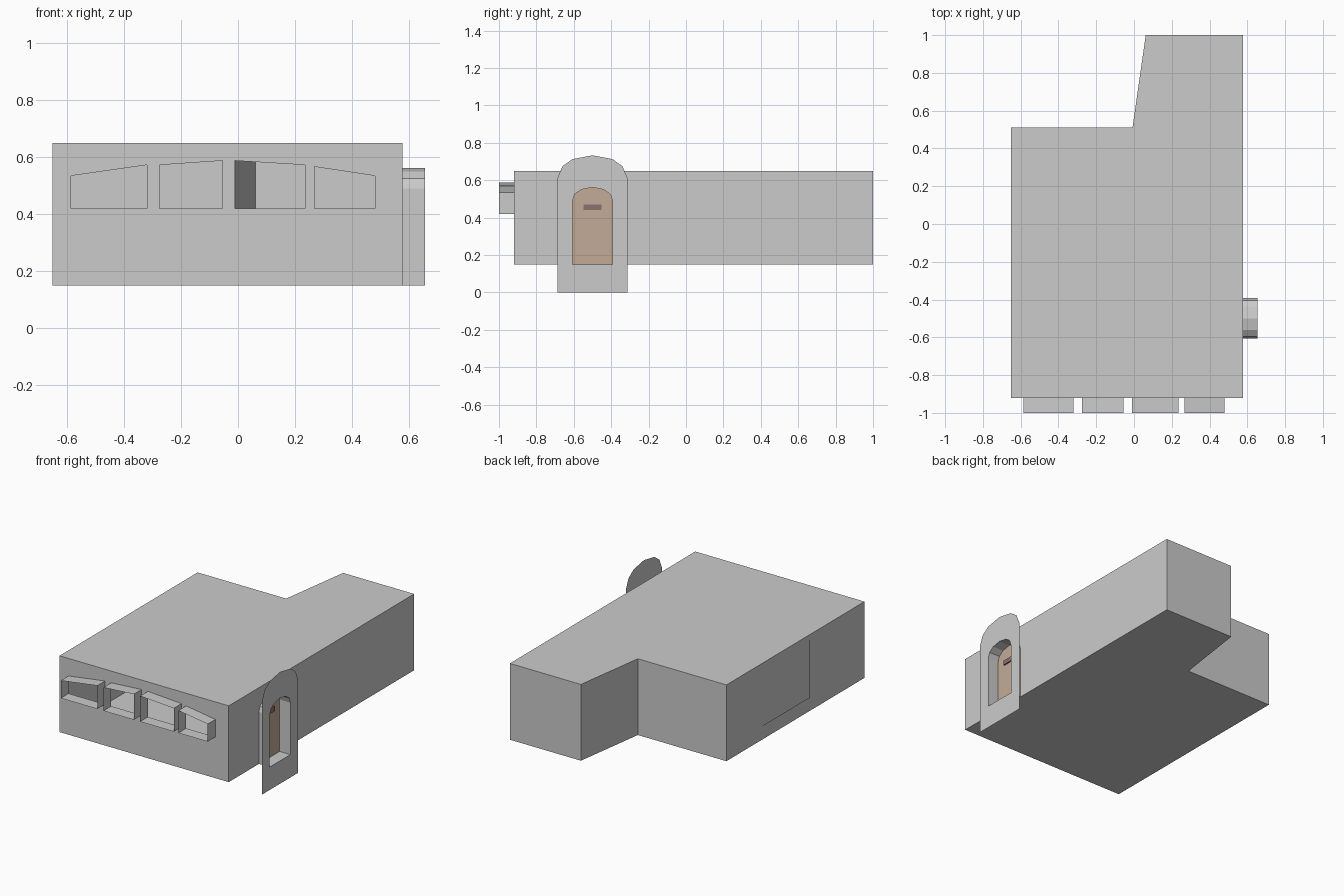
import bpy, bmesh
from mathutils import Vector

if "Cube" in bpy.data.objects:
    bpy.data.objects.remove(bpy.data.objects["Cube"])


def finish(bm, name, color=None):
    me = bpy.data.meshes.new(name)
    bm.to_mesh(me)
    bm.free()
    ob = bpy.data.objects.new(name, me)
    bpy.context.collection.objects.link(ob)
    if color:
        mat = bpy.data.materials.new(name + "_paint")
        mat.diffuse_color = color
        mat.use_nodes = True
        mat.node_tree.nodes["Principled BSDF"].inputs["Base Color"].default_value = mat.diffuse_color
        me.materials.append(mat)
    return ob


def add_fill(bm, loops, normal):
    """Flat sheet from an outer loop and optional hole loops."""
    edges = []
    for loop in loops:
        vs = [bm.verts.new(p) for p in loop]
        edges += [bm.edges.new((a, b)) for a, b in zip(vs, vs[1:] + vs[:1])]
    res = bmesh.ops.triangle_fill(bm, edges=edges, use_beauty=True, normal=Vector(normal))
    for f in res["geom"]:
        if isinstance(f, bmesh.types.BMFace):
            f.normal_update()
            if f.normal.dot(Vector(normal)) < 0:
                f.normal_flip()


def add_band(bm, a, b):
    """Strip of quads joining two closed loops."""
    va = [bm.verts.new(p) for p in a]
    vb = [bm.verts.new(p) for p in b]
    n = len(a)
    for i in range(n):
        j = (i + 1) % n
        bm.faces.new((va[i], va[j], vb[j], vb[i]))


X0, X1, Y0, Y1, Z0, Z1 = -0.65, 0.577, -0.92, 1.0, 0.15, 0.65
XD, YW, DOOR_Y = 0.655, -1.0, -0.5

# window outlines: left x, right x, left top, right top
windows = [(-0.585, -0.32, 0.535, 0.573), (-0.275, -0.055, 0.573, 0.588),
           (-0.01, 0.235, 0.588, 0.573), (0.268, 0.48, 0.567, 0.535)]


def window_loop(w, y):
    a, b, za, zb = w
    return [(a, y, 0.42), (b, y, 0.42), (b, y, zb), (a, y, za)]


def arch(half, x):
    """Mirror half an arch profile (offset, z) around the door centre."""
    left = [(x, DOOR_Y - d, z) for d, z in half]
    right = [(x, DOOR_Y + d, z) for d, z in reversed(half) if d > 0]
    return left + right


inner = [(0.107, 0.15), (0.107, 0.49), (0.095, 0.525), (0.06, 0.55), (0, 0.562)]
outer = [(0.188, 0.0), (0.188, 0.61), (0.16, 0.675), (0.107, 0.713), (0, 0.733)]

# room shell: roof, floor, side walls, pierced front wall, right wall with doorway
plan = [(X0, Y0), (X1, Y0), (X1, Y1), (0.062, Y1), (-0.008, 0.51), (X0, 0.51)]
bm = bmesh.new()
add_fill(bm, [[(x, y, Z1) for x, y in plan]], (0, 0, 1))
add_fill(bm, [[(x, y, Z0) for x, y in plan]], (0, 0, -1))
for i in range(2, 6):
    (xa, ya), (xb, yb) = plan[i], plan[(i + 1) % 6]
    bm.faces.new([bm.verts.new(p) for p in
                  ((xa, ya, Z0), (xb, yb, Z0), (xb, yb, Z1), (xa, ya, Z1))])
add_fill(bm, [[(X0, Y0, Z0), (X1, Y0, Z0), (X1, Y0, Z1), (X0, Y0, Z1)]]
         + [window_loop(w, Y0) for w in windows], (0, -1, 0))
add_fill(bm, [[(X1, Y0, Z0)] + arch(inner, X1)
              + [(X1, Y1, Z0), (X1, Y1, Z1), (X1, Y0, Z1)]], (1, 0, 0))
bmesh.ops.remove_doubles(bm, verts=bm.verts, dist=0.0005)
finish(bm, "room_shell")

# open window tunnels
for i, w in enumerate(windows):
    bm = bmesh.new()
    add_band(bm, window_loop(w, YW), window_loop(w, Y0))
    finish(bm, f"window_tunnel_{i + 1}")

# doorway tunnel and its flat surround
bm = bmesh.new()
add_band(bm, arch(inner, X1), arch(inner, XD))
add_band(bm, arch(inner, XD), arch(outer, XD))
bmesh.ops.remove_doubles(bm, verts=bm.verts, dist=0.0005)
finish(bm, "doorway_surround")

# door leaf
bm = bmesh.new()
add_fill(bm, [arch(inner, X1)], (1, 0, 0))
finish(bm, "door", (0.54, 0.41, 0.31, 1))

# door slot plate
bm = bmesh.new()
bmesh.ops.create_cube(bm, size=1)
for v in bm.verts:
    v.co = (X1 + 0.004 + v.co.x * 0.008, DOOR_Y + v.co.y * 0.095, 0.455 + v.co.z * 0.03)
finish(bm, "door_slot", (0.27, 0.17, 0.16, 1))

# flat panel on the left wall
bm = bmesh.new()
bm.faces.new([bm.verts.new((-0.655, y, z)) for y, z in
              ((0.14, 0.24), (-0.35, 0.24), (-0.35, 0.62), (0.14, 0.62))])
finish(bm, "wall_panel")
